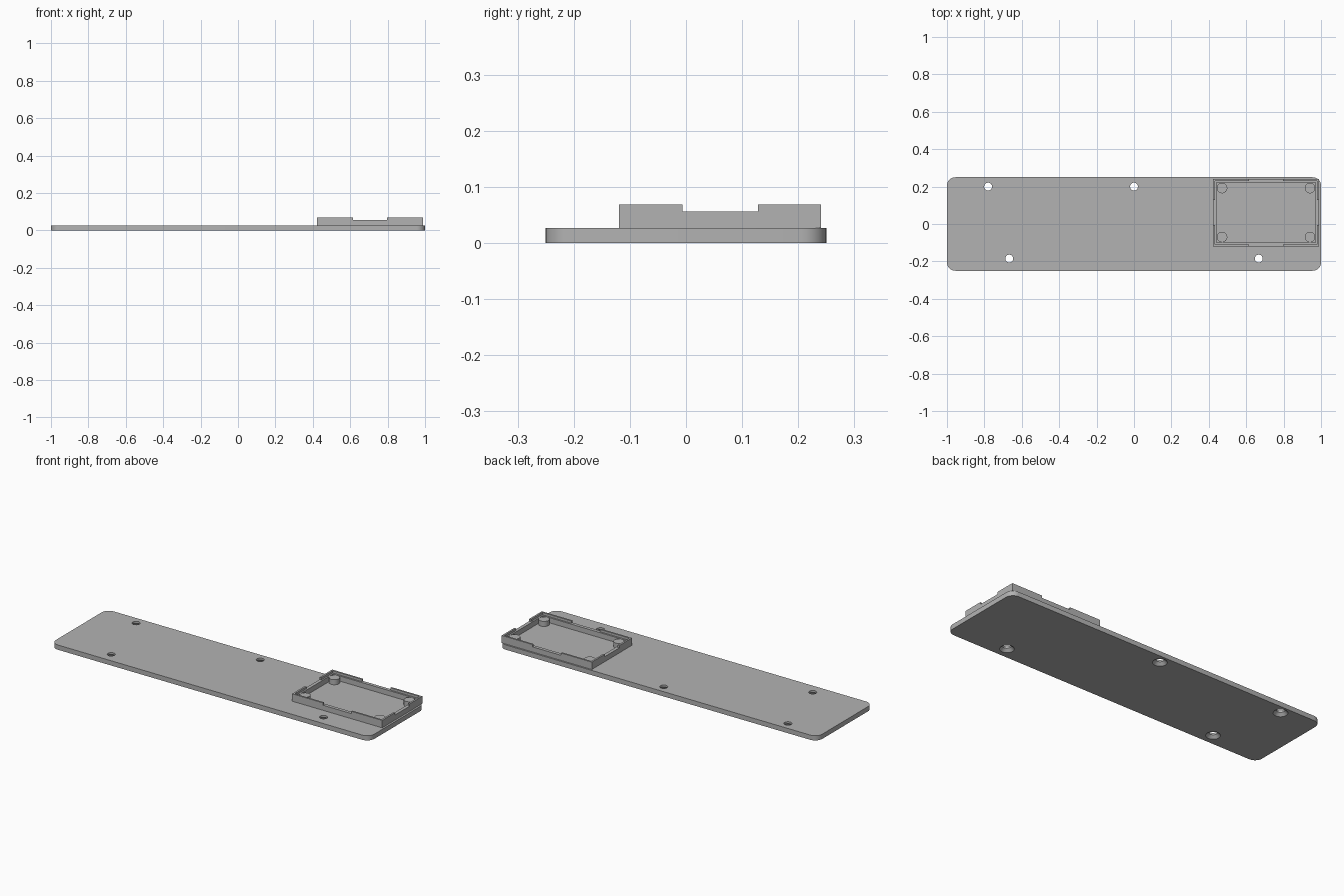
import bpy
import bmesh
from math import radians, pi, cos, sin

cube = bpy.data.objects.get("Cube")
if cube:
    bpy.data.objects.remove(cube, do_unlink=True)

grey = bpy.data.materials.new("plain_grey")
grey.use_nodes = True
COLOUR = (0.45, 0.45, 0.45, 1)
grey.diffuse_color = COLOUR
grey.node_tree.nodes["Principled BSDF"].inputs["Base Color"].default_value = COLOUR

PLATE_TOP, LEDGE, RIM_TOP = 0.027, 0.056, 0.069
HOLES = [(-0.78, 0.2), (0, 0.2), (-0.667, -0.185), (0.667, -0.185)]
FX, FY = 0.706, 0.061        # frame centre
HX, HY = 0.283, 0.18         # frame half sizes


def make(name, bm):
    bmesh.ops.recalc_face_normals(bm, faces=bm.faces)
    mesh = bpy.data.meshes.new(name)
    bm.to_mesh(mesh)
    bm.free()
    mesh.materials.append(grey)
    ob = bpy.data.objects.new(name, mesh)
    bpy.context.collection.objects.link(ob)
    return ob


def box(name, cx, cy, hx, hy, z0, z1):
    bm = bmesh.new()
    bmesh.ops.create_cube(bm, size=2)
    for v in bm.verts:
        v.co = (cx + v.co.x * hx, cy + v.co.y * hy, z1 if v.co.z > 0 else z0)
    return make(name, bm)


def turned(name, x, y, profile, sides=32):
    """Closed solid from (radius, height) rings."""
    bm = bmesh.new()
    rings = [[bm.verts.new((x + r * cos(2 * pi * i / sides), y + r * sin(2 * pi * i / sides), z))
              for i in range(sides)] for r, z in profile]
    for a, b in zip(rings, rings[1:]):
        for i in range(sides):
            j = (i + 1) % sides
            bm.faces.new((a[i], a[j], b[j], b[i]))
    bm.faces.new(rings[0])
    bm.faces.new(rings[-1])
    return make(name, bm)


def activate(ob):
    bpy.ops.object.select_all(action='DESELECT')
    ob.select_set(True)
    bpy.context.view_layer.objects.active = ob


def cut(ob, cutter):
    activate(ob)
    mod = ob.modifiers.new("cut", 'BOOLEAN')
    mod.operation, mod.solver, mod.object = 'DIFFERENCE', 'EXACT', cutter
    bpy.ops.object.modifier_apply(modifier=mod.name)
    bpy.data.objects.remove(cutter, do_unlink=True)


def smooth(ob):
    activate(ob)
    bpy.ops.object.shade_smooth_by_angle(angle=radians(30))


# Base plate with rounded corners
plate = box("base_plate", 0, 0, 1, 0.25, 0, PLATE_TOP)
bm = bmesh.new()
bm.from_mesh(plate.data)
upright = [e for e in bm.edges if abs(e.verts[0].co.z - e.verts[1].co.z) > 0.01]
bmesh.ops.bevel(bm, geom=upright, offset=0.045, segments=8, profile=0.5, affect='EDGES')
bm.to_mesh(plate.data)
bm.free()

# Screw holes, countersunk from below
for x, y in HOLES:
    cut(plate, turned("hole_cutter", x, y,
                      [(0.039, -0.002), (0.037, 0), (0.021, 0.016), (0.021, 0.05)]))
smooth(plate)

# Tray frame: raised outer lip, lower inner ledge, notches in all four sides
frame = box("tray_frame", FX, FY, HX, HY, PLATE_TOP, RIM_TOP)
cut(frame, box("lip_cutter", FX, FY, HX - 0.01, HY - 0.01, LEDGE, 0.1))
cut(frame, box("tray_cutter", FX, FY, HX - 0.019, HY - 0.019, 0, 0.1))
cut(frame, box("long_side_notch", FX, FY, 0.09, 0.3, LEDGE, 0.1))
cut(frame, box("short_side_notch", FX, FY, 0.4, 0.067, LEDGE, 0.1))

# Support posts in the tray corners
for side, sx in (("right", -1), ("left", 1)):
    for end, sy in (("front", -1), ("back", 1)):
        smooth(turned(f"support_post_{end}_{side}", FX + sx * 0.235, FY + sy * 0.131,
                      [(0.028, PLATE_TOP), (0.028, LEDGE)]))
